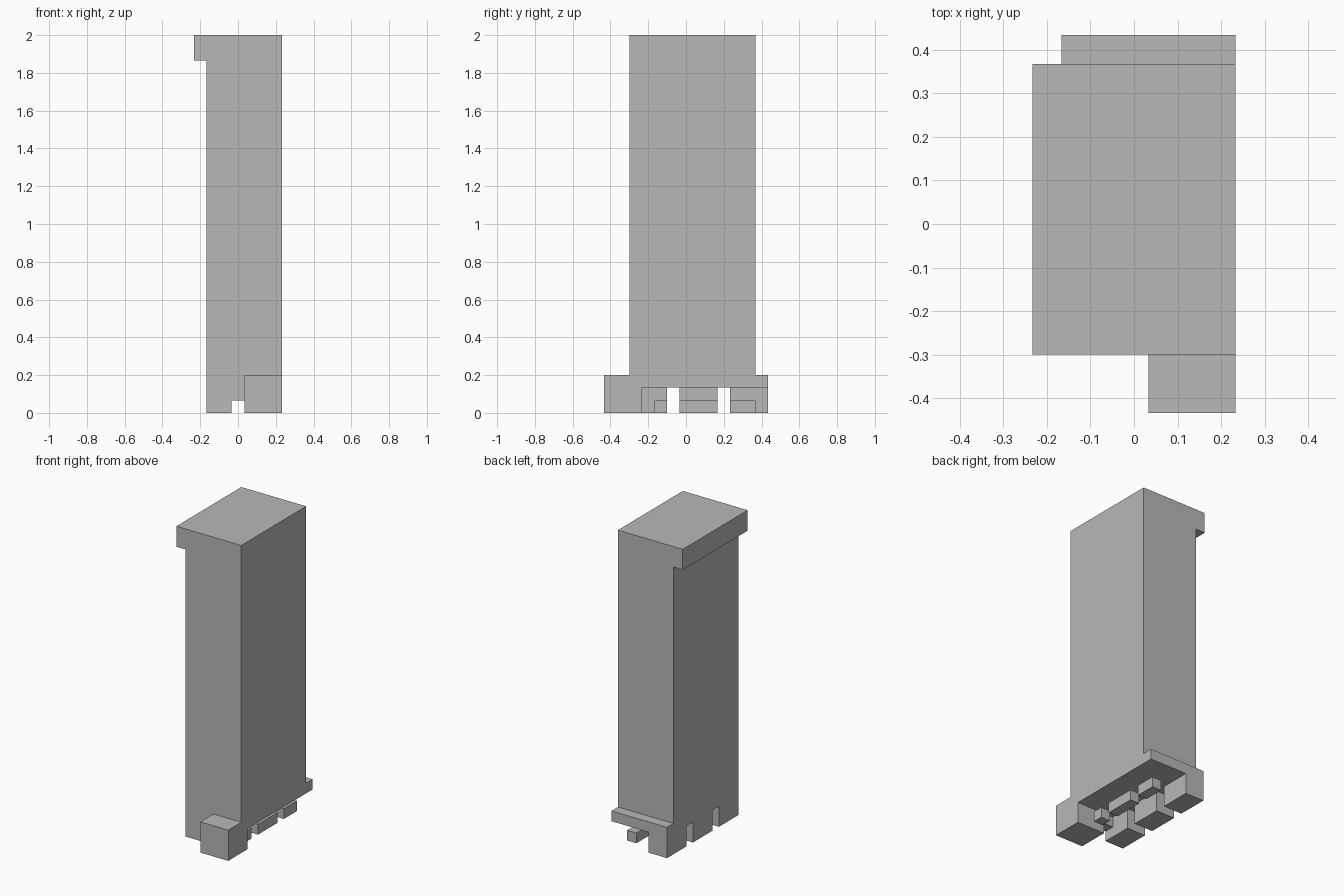
import bpy
import bmesh
from mathutils import Vector

cube = bpy.data.objects.get("Cube")
if cube:
    bpy.data.objects.remove(cube, do_unlink=True)

UNIT = 2 / 30                      # everything sits on a block grid
ORIGIN = Vector((-3.5, -6.5, 0))   # grid corner, centring the model

grey = bpy.data.materials.new("plain_grey")
grey.use_nodes = True
grey.diffuse_color = (0.48, 0.48, 0.48, 1)
grey.node_tree.nodes["Principled BSDF"].inputs["Base Color"].default_value = grey.diffuse_color


def extrude(name, profile, direction):
    """Extrude a closed outline of grid points into a solid part."""
    bm = bmesh.new()
    verts = [bm.verts.new((Vector(p) + ORIGIN) * UNIT) for p in profile]
    face = bm.faces.new(verts)
    result = bmesh.ops.extrude_face_region(bm, geom=[face], use_keep_orig=True)
    moved = [g for g in result["geom"] if isinstance(g, bmesh.types.BMVert)]
    bmesh.ops.translate(bm, verts=moved, vec=Vector(direction) * UNIT)
    bmesh.ops.recalc_face_normals(bm, faces=bm.faces)
    mesh = bpy.data.meshes.new(name)
    bm.to_mesh(mesh)
    bm.free()
    mesh.materials.append(grey)
    obj = bpy.data.objects.new(name, mesh)
    bpy.context.collection.objects.link(obj)
    return obj


def box(name, x, y, z):
    """Box between grid ranges."""
    outline = [(x[0], y[0], z[0]), (x[1], y[0], z[0]),
               (x[1], y[1], z[0]), (x[0], y[1], z[0])]
    return extrude(name, outline, (0, 0, z[1] - z[0]))


# Tall column with the overhanging lip at its top
column = [(1, 2), (7, 2), (7, 30), (0, 30), (0, 28), (1, 28)]
extrude("column", [(x, 2, z) for x, z in column], (0, 10, 0))

# Stepped block at the front foot of the column
step = [(0, 0), (3, 0), (3, 2), (2, 2), (2, 3), (0, 3)]
extrude("front_block", [(4, y, z) for y, z in step], (3, 0, 0))

# Low ledge along the back and the short bridge between the front feet
box("back_ledge", (1, 7), (12, 13), (2, 3))
box("front_bridge", (3, 4), (2, 3), (1, 2))

# Row of tall feet under the lip side
for label, y in (("front", (2, 5)), ("middle", (6, 9)), ("back", (10, 13))):
    box(label + "_foot", (1, 3), y, (0, 2))

# Row of small detached blocks on the ground below the other side
for label, y in (("front", (4, 5)), ("middle", (6, 9)), ("back", (10, 12))):
    box(label + "_ground_block", (5, 6), y, (0, 1))
